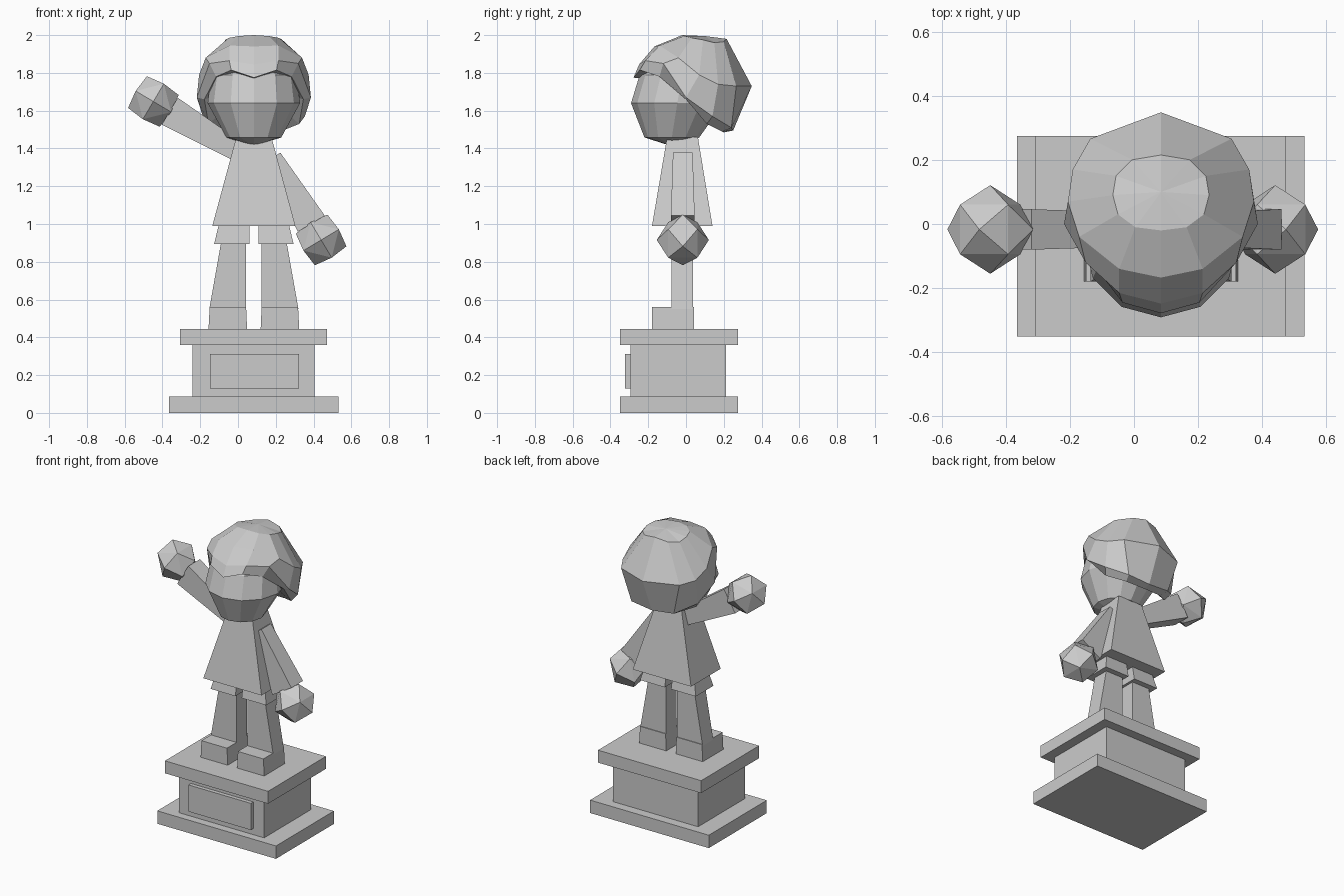
import bpy, bmesh, math
from mathutils import Vector

if "Cube" in bpy.data.objects:
    bpy.data.objects.remove(bpy.data.objects["Cube"])

CX = 0.084  # the figure's mirror plane


def make(name, verts, faces):
    me = bpy.data.meshes.new(name)
    me.from_pydata([tuple(v) for v in verts], [], faces)
    ob = bpy.data.objects.new(name, me)
    bpy.context.collection.objects.link(ob)
    bm = bmesh.new()
    bm.from_mesh(me)
    bmesh.ops.recalc_face_normals(bm, faces=bm.faces)
    bm.to_mesh(me)
    bm.free()
    return ob


def loft(name, rings, start=None, end=None):
    """Bridge closed rings; an end is a fan to a point, or a flat cap."""
    n = len(rings[0])
    verts = [v for r in rings for v in r]
    faces = [(a + i, a + (i + 1) % n, a + n + (i + 1) % n, a + n + i)
             for a in range(0, n * (len(rings) - 1), n) for i in range(n)]
    for base, tip in ((0, start), (n * (len(rings) - 1), end)):
        if tip is None:
            faces.append(tuple(range(base, base + n)))
        else:
            verts.append(tip)
            faces += [(base + i, base + (i + 1) % n, len(verts) - 1) for i in range(n)]
    return make(name, verts, faces)


def frustum(name, z0, r0, z1, r1=None, side=1, cx=0.0):
    """Tapered box; rectangles are (x0, x1, y0, y1)."""
    def rect(r, z):
        return [(cx + side * x, y, z) for x, y in
                ((r[0], r[2]), (r[1], r[2]), (r[1], r[3]), (r[0], r[3]))]
    return loft(name, [rect(r0, z0), rect(r1 or r0, z1)])


# Pedestal
frustum("pedestal_foot", 0, (-.365, .532, -.35, .275), .088)
frustum("pedestal_block", .088, (-.24, .404, -.295, .212), .36)
frustum("pedestal_top", .36, (-.307, .472, -.35, .275), .445)
frustum("plaque", .13, (-.148, .322, -.322, -.29), .312)

# Shoes, legs and shorts cuffs
for side, s in ((-1, "left"), (1, "right")):
    frustum("shoe_" + s, .445, (.036, .24, -.18, .042),
            .56, (.041, .234, -.18, .042), side, CX)
    frustum("leg_" + s, .55, (.041, .236, -.077, .037),
            .95, (.041, .165, -.077, .037), side, CX)
    frustum("cuff_" + s, .895, (.024, .21, -.115, .075),
            1.0, (.024, .185, -.095, .055), side, CX)

# Coat body
frustum("coat", .99, (-.22, .22, -.18, .14), 1.46, (-.093, .093, -.1, .063), 1, CX)


# Arms: sleeve flaring to the wrist, faceted ball for a hand
def arm(s, shoulder, direction):
    d = Vector((direction[0], 0, direction[1])).normalized()
    p = Vector((-d.z, 0, d.x))
    y = Vector((0, 1, 0))
    o = Vector((shoulder[0], -.017, shoulder[1]))
    corners = ((-1, -1), (1, -1), (1, 1), (-1, 1))
    loft("sleeve_" + s, [[o + d * t + p * a * w + y * b * h for a, b in corners]
                         for t, w, h in ((0, .053, .052), (.406, .083, .063))])
    c, r = o + d * .507, .138
    axes = ((d + p).normalized(), (d - p).normalized(), y)
    pts = [c + a * r * k for a in axes for k in (-1, 1)]
    pts += [c + (axes[0] * i + axes[1] * j + y * k) * r * .56
            for i in (-1, 1) for j in (-1, 1) for k in (-1, 1)]
    ob = make("hand_" + s, pts, [])
    bm = bmesh.new()
    bm.from_mesh(ob.data)
    bmesh.ops.convex_hull(bm, input=bm.verts)
    bm.to_mesh(ob.data)
    bm.free()


arm("raised", (-.012, 1.39), (-.435, .258))
arm("lowered", (.179, 1.35), (.515, -.857))

# Head: twelve-sided rings (radius, y centre, z)
head = [[(CX + r * math.sin(math.tau * i / 12), yc - r * math.cos(math.tau * i / 12), z)
         for i in range(12)]
        for r, yc, z in ((.145, -.075, 1.458), (.245, -.046, 1.64),
                         (.225, -.02, 1.79), (.13, 0, 1.88))]
loft("head", head, (CX, -.075, 1.412), (CX, 0, 1.92))

# Hair: half rings from front to back, mirrored, from the rim up to the crown
half = [
    [(0, -.278, 1.775), (.12, -.245, 1.815), (.2, -.14, 1.78), (.262, 0, 1.66),
     (.24, .11, 1.53), (.14, .19, 1.49), (0, .2, 1.485)],
    [(0, -.248, 1.845), (.13, -.215, 1.865), (.235, -.12, 1.85), (.302, 0, 1.67),
     (.27, .14, 1.57), (.16, .24, 1.51), (0, .25, 1.495)],
    [(0, -.167, 1.94), (.13, -.14, 1.945), (.255, -.04, 1.88), (.29, .07, 1.79),
     (.275, .17, 1.74), (.22, .266, 1.73), (0, .348, 1.73)],
    [(0, -.02, 2.0), (.08, -.01, 1.995), (.134, .03, 1.985), (.15, .09, 1.975),
     (.14, .15, 1.96), (.09, .2, 1.965), (0, .215, 1.98)],
]
rings = [[(CX + x, y, z) for x, y, z in h] + [(CX - x, y, z) for x, y, z in h[-2:0:-1]]
         for h in half]
loft("hair", rings, (CX, 0, 1.74), (CX, .1, 1.995))
